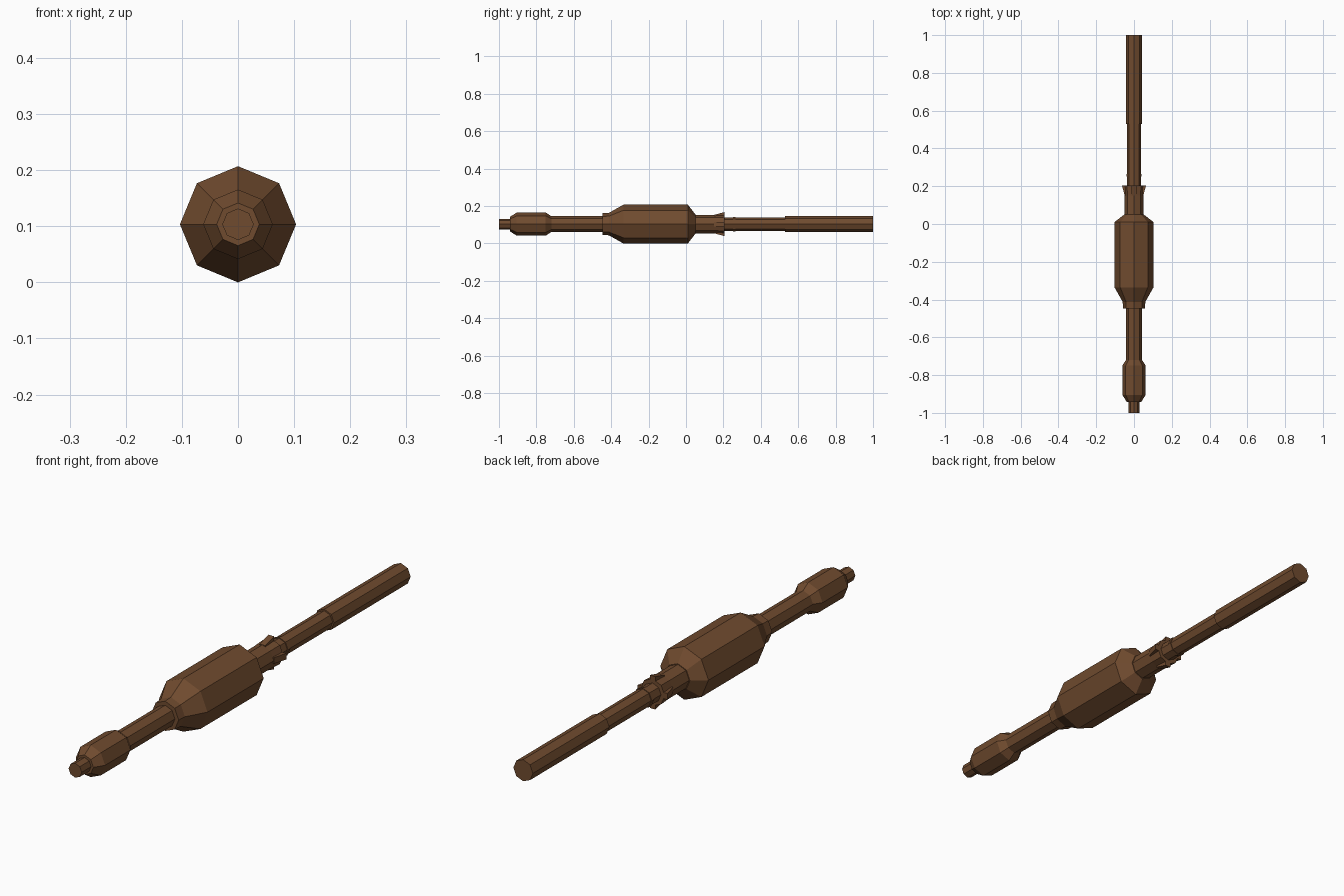
import bpy, bmesh, math
from mathutils import Matrix

if "Cube" in bpy.data.objects:
    bpy.data.objects.remove(bpy.data.objects["Cube"])

ZC = 0.1035   # height of the long axis
SIDES = 8

wood = bpy.data.materials.new("dark brown")
wood.diffuse_color = (0.162, 0.070, 0.028, 1)
wood.use_nodes = True
wood.node_tree.nodes["Principled BSDF"].inputs["Base Color"].default_value = wood.diffuse_color


def finish(name, bm):
    bmesh.ops.recalc_face_normals(bm, faces=bm.faces)
    me = bpy.data.meshes.new(name)
    bm.to_mesh(me)
    bm.free()
    me.materials.append(wood)
    ob = bpy.data.objects.new(name, me)
    bpy.context.collection.objects.link(ob)
    return ob


def turned(name, profile):
    """Closed octagonal turning along y from (y, radius) points."""
    bm = bmesh.new()
    rings = []
    for y, r in profile:
        rings.append([bm.verts.new((r * math.cos(math.tau * i / SIDES), y,
                                    ZC + r * math.sin(math.tau * i / SIDES)))
                      for i in range(SIDES)])
    for a, b in zip(rings, rings[1:]):
        for i in range(SIDES):
            j = (i + 1) % SIDES
            bm.faces.new((a[i], a[j], b[j], b[i]))
    bm.faces.new(rings[0])
    bm.faces.new(rings[-1])
    return finish(name, bm)


# Front end: tip, knob and neck
turned("front_knob", [(-1.0, 0.028), (-0.942, 0.028), (-0.942, 0.038),
                      (-0.905, 0.062), (-0.75, 0.062), (-0.72, 0.042),
                      (-0.445, 0.042)])

# Large central body with its front collar
turned("main_body", [(-0.447, 0.058), (-0.412, 0.060), (-0.335, 0.1035),
                     (0.01, 0.1035), (0.05, 0.052)])

# Sleeve behind the body
turned("rear_sleeve", [(0.045, 0.049), (0.15, 0.049), (0.205, 0.052)])

# Rear shaft, small ring and thicker grip
turned("rear_shaft", [(0.20, 0.036), (0.535, 0.036)])
turned("shaft_ring", [(0.252, 0.039), (0.265, 0.039)])
turned("rear_grip", [(0.53, 0.042), (1.0, 0.042)])

# Four flared fins around the sleeve end
for k in range(4):
    bm = bmesh.new()
    outline = [(0.04, 0.15), (0.049, 0.15), (0.064, 0.205), (0.04, 0.205)]
    left, right = ([bm.verts.new((r, y, s * 0.012)) for r, y in outline]
                   for s in (-1, 1))
    bm.faces.new(left)
    bm.faces.new(right)
    for i in range(4):
        j = (i + 1) % 4
        bm.faces.new((left[i], left[j], right[j], right[i]))
    bmesh.ops.transform(bm, verts=bm.verts, matrix=Matrix.Translation((0, 0, ZC))
                        @ Matrix.Rotation(k * math.pi / 2, 4, 'Y'))
    finish("sleeve_fin_%d" % (k + 1), bm)
